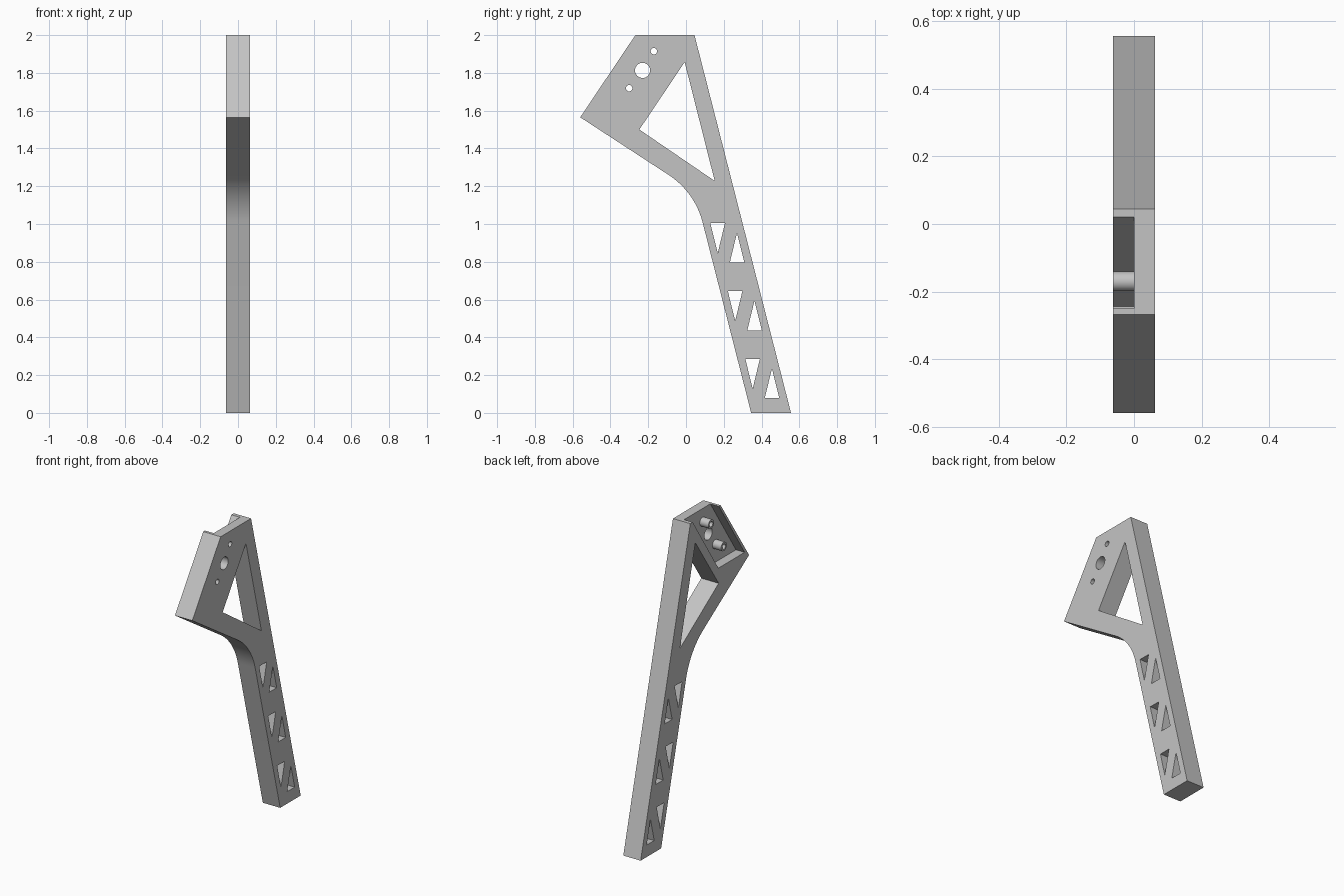
import bpy, bmesh, math
from mathutils import Vector

HALF = 0.0625  # half thickness along x

cube = bpy.data.objects.get("Cube")
if cube:
    bpy.data.objects.remove(cube, do_unlink=True)

grey = bpy.data.materials.new("plain grey")
grey.use_nodes = True
grey.diffuse_color = (0.55, 0.55, 0.55, 1)
grey.node_tree.nodes["Principled BSDF"].inputs["Base Color"].default_value = (0.55, 0.55, 0.55, 1)


def prism(name, profile, x0, x1):
    """Extrude a (y, z) profile along x."""
    bm = bmesh.new()
    face = bm.faces.new([bm.verts.new((x0, y, z)) for y, z in profile])
    new = bmesh.ops.extrude_face_region(bm, geom=[face])["geom"]
    bmesh.ops.translate(bm, vec=(x1 - x0, 0, 0),
                        verts=[v for v in new if isinstance(v, bmesh.types.BMVert)])
    bmesh.ops.recalc_face_normals(bm, faces=bm.faces)
    mesh = bpy.data.meshes.new(name)
    bm.to_mesh(mesh)
    bm.free()
    mesh.materials.append(grey)
    obj = bpy.data.objects.new(name, mesh)
    bpy.context.collection.objects.link(obj)
    return obj


def circle(y, z, r, n=40):
    return [(y + r * math.cos(math.tau * i / n), z + r * math.sin(math.tau * i / n))
            for i in range(n)]


def fillet(before, corner, after, reach, steps=16):
    """Round a corner with an arc tangent to both edges."""
    c = Vector(corner)
    u = (Vector(before) - c).normalized()
    v = (Vector(after) - c).normalized()
    half = u.angle(v) / 2
    centre = c + (u + v).normalized() * (reach / math.cos(half))
    a, b = c + u * reach - centre, c + v * reach - centre
    sweep = a.angle(b)
    return [tuple(centre + (a * math.sin(sweep * (1 - i / steps))
                            + b * math.sin(sweep * i / steps)) / math.sin(sweep))
            for i in range(steps + 1)]


def combine(target, tool, operation):
    mod = target.modifiers.new("combine", 'BOOLEAN')
    mod.object, mod.operation, mod.solver = tool, operation, 'EXACT'
    bpy.context.view_layer.objects.active = target
    bpy.ops.object.modifier_apply(modifier=mod.name)
    bpy.data.objects.remove(tool, do_unlink=True)


def cut(profile, x0=-0.2, x1=0.2):
    combine(leg, prism("cutter", profile, x0, x1), 'DIFFERENCE')


# Leg outline: angled head, rounded inner bend, slanted strut
front_tip, bend, foot = (-0.56, 1.565), (0.047, 1.169), (0.345, 0)
outline = [(0.045, 2), (-0.268, 2), front_tip]
outline += fillet(front_tip, bend, foot, 0.165)
outline += [foot, (0.556, 0)]
leg = prism("support_leg", outline, -HALF, HALF)

# Large triangular window
cut([(-0.007, 1.857), (-0.247, 1.5), (0.152, 1.228)])

# Paired triangular lightening holes down the strut
for i in range(3):
    y, z = 0.0925 * i, -0.359 * i
    cut([(0.129 + y, 1.004 + z), (0.206 + y, 1.004 + z), (0.168 + y, 0.846 + z)])
    cut([(0.27 + y, 0.953 + z), (0.232 + y, 0.796 + z), (0.309 + y, 0.796 + z)])

# Half-depth pocket in the head, open at the top
slope = 0.66
cut([(0.02 + 0.1 * slope, 2.1), (-0.25 + 0.1 * slope, 2.1),
     (-0.25 - 0.4 * slope, 1.6), (0.02 - 0.4 * slope, 1.6)], -0.2, 0)

# Hollow mounting posts and the central hole
posts = [(-0.17, 1.915), (-0.301, 1.719)]
for y, z in posts:
    combine(leg, prism("post", circle(y, z, 0.029), -HALF, 0.02), 'UNION')
for y, z in posts:
    cut(circle(y, z, 0.017, 24))
cut(circle(-0.23, 1.813, 0.04))

# Smooth the curved faces and keep the edges crisp
bpy.ops.object.select_all(action='DESELECT')
leg.select_set(True)
bpy.context.view_layer.objects.active = leg
bpy.ops.object.shade_smooth_by_angle(angle=math.radians(30))
